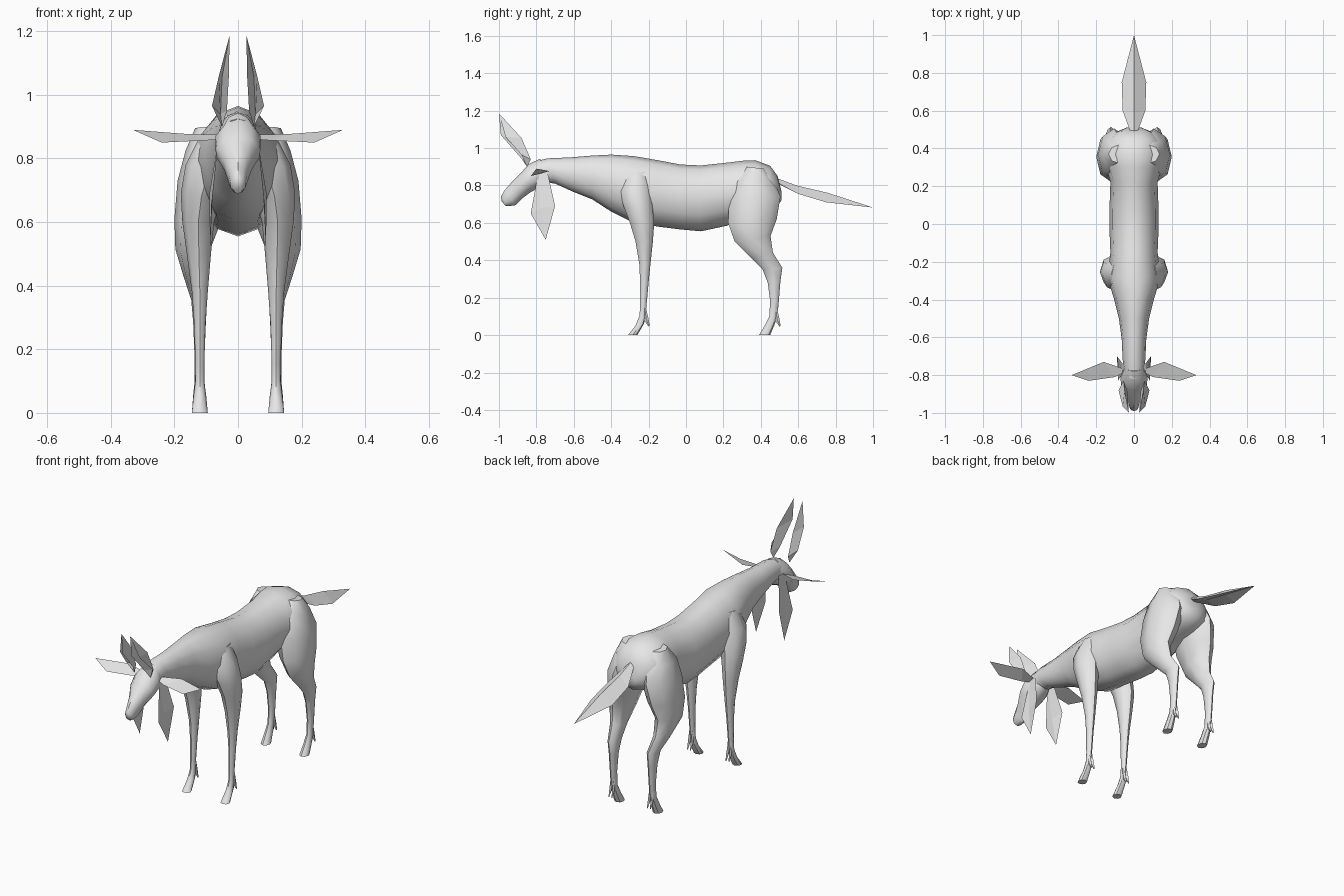
import bpy, bmesh, math
from mathutils import Vector

grey = bpy.data.materials.new("pale grey")
grey.diffuse_color = (0.8, 0.8, 0.8, 1)


def finish(name, bm, smooth):
    bmesh.ops.recalc_face_normals(bm, faces=bm.faces)
    mesh = bpy.data.meshes.new(name)
    bm.to_mesh(mesh)
    bm.free()
    ob = bpy.data.objects.new(name, mesh)
    bpy.context.collection.objects.link(ob)
    mesh.materials.append(grey)
    if smooth:
        bpy.ops.object.select_all(action='DESELECT')
        ob.select_set(True)
        bpy.context.view_layer.objects.active = ob
        bpy.ops.object.shade_smooth_by_angle(angle=math.radians(45))
    return ob


def loft(name, rings, sides=10, side=1):
    """Rings: (y, z) of one edge, (y, z) of the opposite edge, half width, x centre."""
    bm = bmesh.new()
    loops = []
    for y1, z1, y2, z2, w, x in rings:
        a, b = Vector((x, y1, z1)), Vector((x, y2, z2))
        loop = []
        for i in range(sides):
            t = math.tau * i / sides
            p = (a + b) / 2 + (a - b) / 2 * math.cos(t)
            p.x = side * (p.x + w * math.sin(t))
            loop.append(bm.verts.new(p))
        loops.append(loop)
    for p, q in zip(loops, loops[1:]):
        for i in range(sides):
            j = (i + 1) % sides
            bm.faces.new((p[i], p[j], q[j], q[i]))
    bm.faces.new(loops[0])
    bm.faces.new(loops[-1])
    return finish(name, bm, True)


def sheet(name, points, faces, side=1):
    bm = bmesh.new()
    vs = [bm.verts.new((x * side, y, z)) for x, y, z in points]
    for f in faces:
        bm.faces.new([vs[i] for i in f])
    return finish(name, bm, False)


# Torso and neck, from poll to rump
loft("torso", [(y1, z1, y2, z2, w, 0) for y1, z1, y2, z2, w in (
    (-.82, .925, -.78, .82, .05), (-.74, .945, -.70, .81, .06),
    (-.62, .95, -.60, .765, .065), (-.5, .96, -.5, .725, .08),
    (-.4, .965, -.4, .66, .105), (-.28, .957, -.29, .605, .14),
    (-.15, .935, -.15, .58, .125), (-.03, .912, -.03, .565, .13),
    (.08, .907, .08, .555, .13), (.22, .922, .22, .585, .125),
    (.30, .932, .28, .62, .145), (.37, .935, .35, .64, .155),
    (.45, .905, .43, .66, .14), (.49, .85, .48, .68, .10),
    (.51, .77, .51, .72, .04))], 12)

# Head, tapering down to the muzzle
loft("head", [(y1, z1, y2, z2, w, 0) for y1, z1, y2, z2, w in (
    (-.78, .943, -.73, .81, .05), (-.84, .915, -.785, .785, .075),
    (-.88, .87, -.83, .765, .07), (-.93, .82, -.87, .735, .045),
    (-.97, .775, -.91, .695, .03), (-.99, .74, -.945, .69, .024),
    (-.985, .715, -.965, .69, .014))], 10)

front_rings = [
    (-.33, .87, -.20, .87, .045, .075), (-.36, .77, -.185, .79, .075, .09),
    (-.33, .68, -.18, .70, .065, .115), (-.30, .60, -.17, .60, .05, .125),
    (-.27, .50, -.177, .50, .038, .123), (-.25, .38, -.19, .38, .025, .12),
    (-.245, .28, -.2, .28, .018, .12), (-.245, .15, -.212, .15, .014, .12),
    (-.25, .10, -.215, .10, .014, .12), (-.27, .05, -.225, .06, .02, .12),
    (-.31, 0, -.26, 0, .025, .12)]
hind_rings = [
    (.32, .90, .42, .89, .06, .075), (.25, .82, .47, .83, .08, .085),
    (.23, .72, .505, .74, .085, .105), (.225, .60, .485, .62, .075, .125),
    (.26, .50, .452, .53, .055, .142), (.35, .41, .465, .44, .035, .135),
    (.41, .35, .515, .36, .025, .122), (.437, .28, .505, .29, .02, .121),
    (.45, .18, .497, .19, .016, .121), (.445, .10, .49, .11, .015, .121),
    (.42, .05, .475, .06, .02, .121), (.39, 0, .45, 0, .025, .12)]

for tag, s in (("left", 1), ("right", -1)):
    loft("front_leg_" + tag, front_rings, 8, s)
    loft("hind_leg_" + tag, hind_rings, 8, s)
    # Dewclaws behind each pastern
    for part, y in (("front", -.225), ("hind", .475)):
        for n, dx in enumerate((-.009, .009)):
            loft(f"{part}_dewclaw_{tag}_{n}", [
                (y, .14, y + .01, .15, .005, .12 + dx),
                (y, .08, y + .024, .09, .006, .12 + dx),
                (y + .025, .045, y + .031, .05, .003, .12 + dx)], 4, s)
    # Upright folded blades on the crown
    sheet("crown_blade_" + tag, [
        (.05, -.85, .90), (.035, -.885, .95), (.055, -.83, .94), (.082, -.88, .965),
        (.028, -.99, 1.07), (.05, -.88, 1.055), (.06, -.965, 1.06), (.027, -1, 1.185)],
        [(0, 1, 2), (0, 2, 3), (1, 4, 5, 2), (2, 5, 6, 3), (4, 7, 5), (5, 7, 6)], s)
    # Ears spreading sideways
    sheet("side_ear_" + tag, [
        (.06, -.79, .86), (.06, -.765, .875), (.16, -.73, .877), (.33, -.80, .89),
        (.24, -.83, .85), (.10, -.81, .857)], [(0, 1, 2, 5), (2, 3, 4, 5)], s)
    # Flaps hanging beside the cheeks
    sheet("cheek_flap_" + tag, [
        (.06, -.79, .87), (.06, -.74, .87), (.09, -.70, .69), (.088, -.75, .51),
        (.085, -.83, .65), (.08, -.775, .68)],
        [(0, 1, 2, 5), (0, 5, 4), (5, 2, 3), (5, 3, 4)], s)

# Leaf-shaped tail: raised ridge, drooping edges, hollow underside
tail = [(0, .47, .845), (0, .59, .80), (0, .76, .76), (0, 1, .682)]
edge = [(.02, .49, .82), (.06, .60, .755), (.065, .75, .71)]
under = [(0, .49, .81), (0, .60, .772), (0, .76, .735)]
for tag, s in (("left", 1), ("right", -1)):
    sheet("tail_" + tag, tail + edge + under, [
        (0, 1, 5, 4), (1, 2, 6, 5), (2, 3, 6),
        (7, 4, 5, 8), (8, 5, 6, 9), (9, 6, 3)], s)
